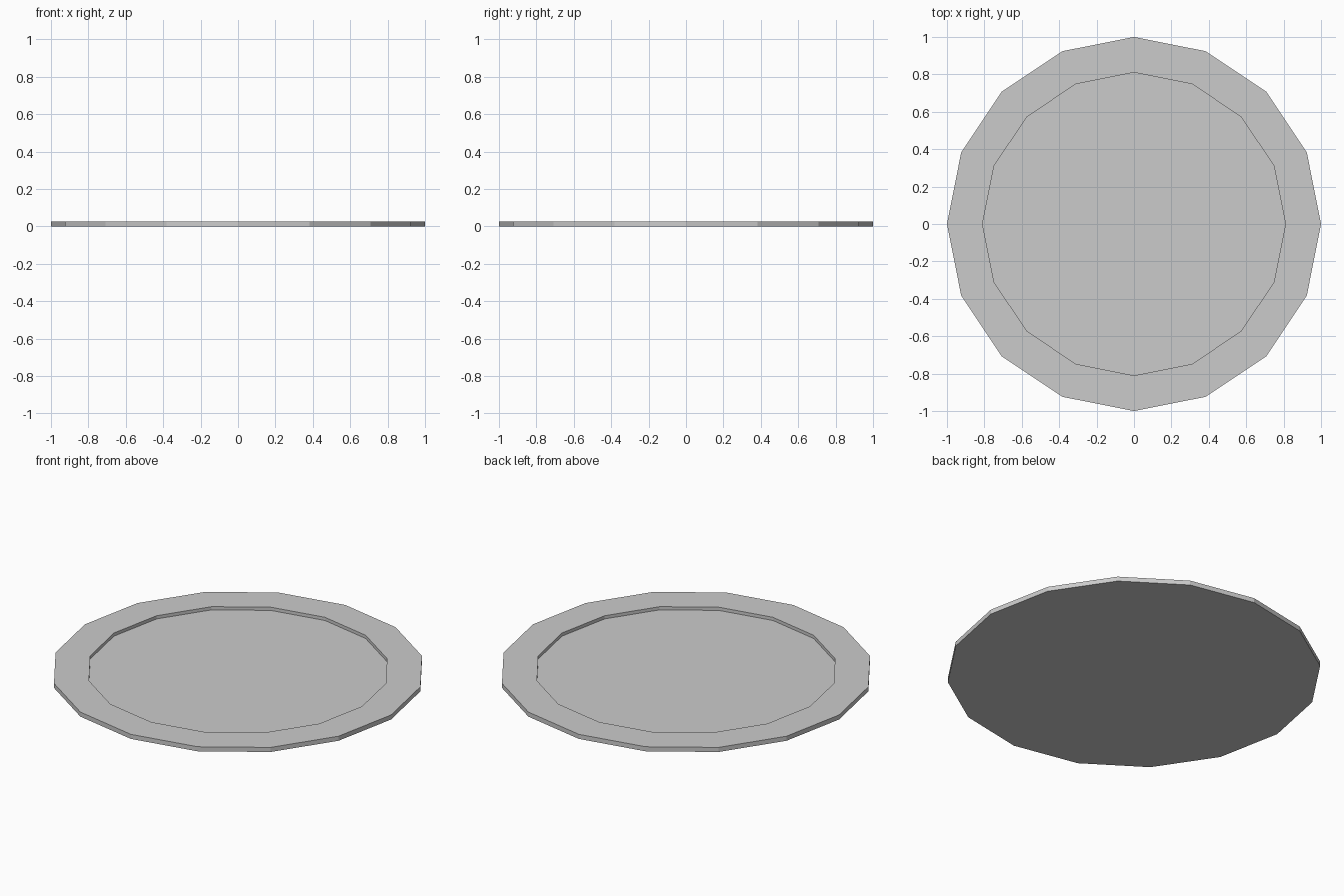
import bpy, bmesh
from math import cos, sin, pi

if "Cube" in bpy.data.objects:
    bpy.data.objects.remove(bpy.data.objects["Cube"])

SIDES = 16
# Radius and height, from the bottom edge over the rim to the recessed floor
PROFILE = [(1.0, 0.0), (1.0, 0.027), (0.81, 0.027), (0.81, 0.008)]

bm = bmesh.new()
rings = [[bm.verts.new((r * cos(2 * pi * i / SIDES), r * sin(2 * pi * i / SIDES), z))
          for i in range(SIDES)] for r, z in PROFILE]

# Outer wall, flat rim and inner wall
for a, b in zip(rings, rings[1:]):
    for i in range(SIDES):
        j = (i + 1) % SIDES
        bm.faces.new((a[i], a[j], b[j], b[i]))

# Underside and recessed floor
bm.faces.new(rings[0][::-1])
bm.faces.new(rings[-1])

mesh = bpy.data.meshes.new("round_tray")
bm.to_mesh(mesh)
bm.free()
tray = bpy.data.objects.new("round_tray", mesh)
bpy.context.collection.objects.link(tray)
